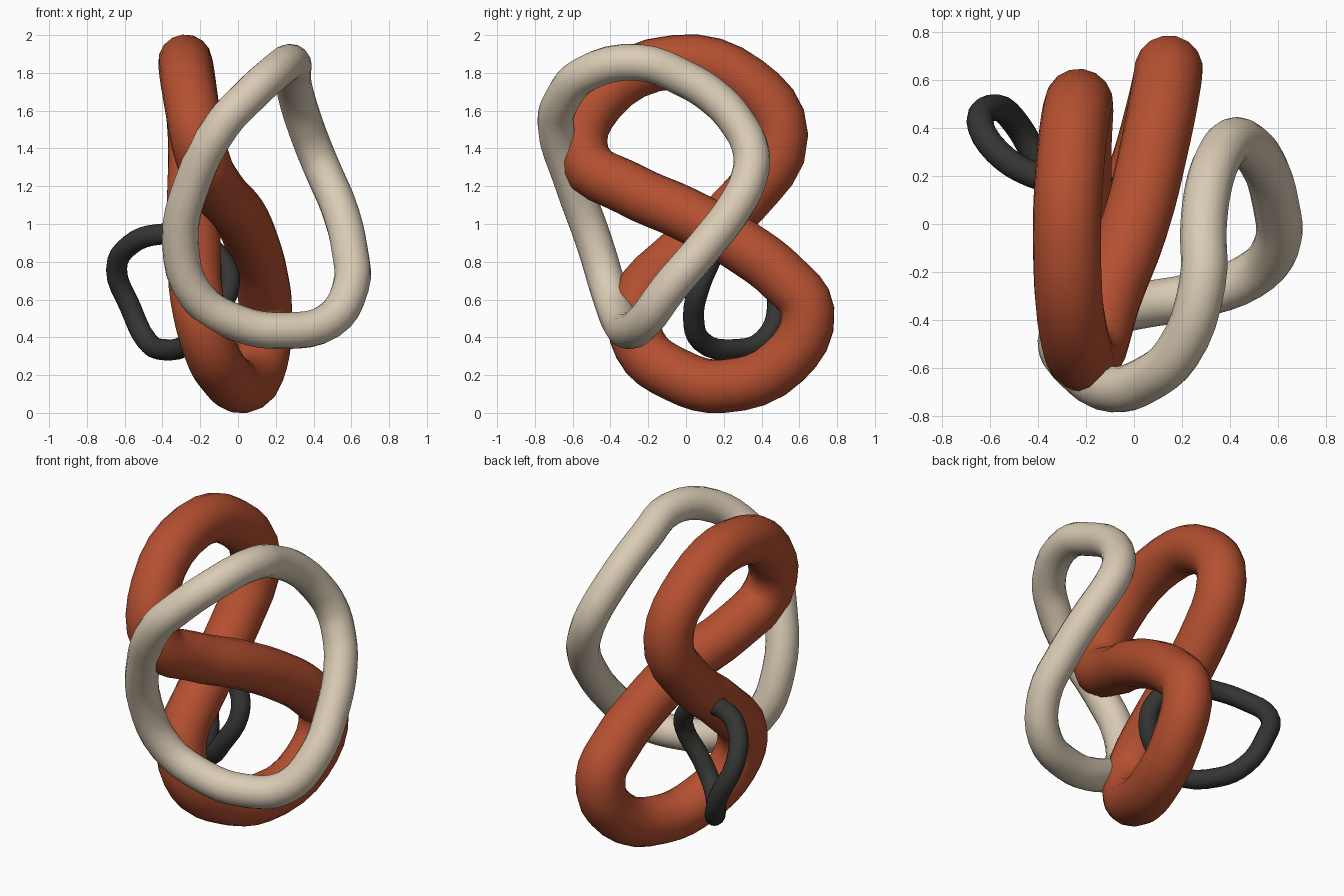
import bpy


def material(name, color):
    m = bpy.data.materials.new(name)
    m.diffuse_color = (*color, 1)
    return m


def closed_tube(name, points, radius, mat):
    """Round tube swept along a smooth closed path."""
    curve = bpy.data.curves.new(name + "_path", 'CURVE')
    curve.dimensions = '3D'
    curve.resolution_u = 4
    curve.bevel_depth = radius
    curve.bevel_resolution = 6
    spline = curve.splines.new('BEZIER')
    spline.bezier_points.add(len(points) - 1)
    for bp, co in zip(spline.bezier_points, points):
        bp.co = co
        bp.handle_left_type = bp.handle_right_type = 'AUTO'
    spline.use_cyclic_u = True
    path = bpy.data.objects.new(name + "_path", curve)
    bpy.context.collection.objects.link(path)
    bpy.context.view_layer.update()
    # turn the swept path into a smooth mesh
    graph = bpy.context.evaluated_depsgraph_get()
    mesh = bpy.data.meshes.new_from_object(path.evaluated_get(graph))
    bpy.data.objects.remove(path)
    mesh.name = name
    mesh.materials.clear()
    mesh.materials.append(mat)
    mesh.polygons.foreach_set("use_smooth", [True] * len(mesh.polygons))
    obj = bpy.data.objects.new(name, mesh)
    bpy.context.collection.objects.link(obj)
    return obj


# thick figure-eight loop
closed_tube("thick_loop", [
    (-0.28, -0.05, 1.86), (-0.26, 0.32, 1.75), (-0.23, 0.505, 1.47),
    (-0.235, 0.31, 1.13), (-0.23, -0.04, 0.83), (-0.215, -0.255, 0.59),
    (-0.155, -0.245, 0.36), (-0.07, -0.05, 0.2), (0.03, 0.20, 0.142),
    (0.12, 0.52, 0.27), (0.145, 0.645, 0.54), (0.125, 0.52, 0.71),
    (0.08, 0.30, 0.88), (0.005, 0.0, 1.05), (-0.11, -0.30, 1.185),
    (-0.19, -0.545, 1.355), (-0.25, -0.465, 1.65),
], 0.143, material("terracotta", (0.46, 0.08, 0.03)))

# medium twisted loop
closed_tube("medium_loop", [
    (0.285, -0.25, 1.855), (0.18, -0.54, 1.79), (0.04, -0.655, 1.66),
    (-0.08, -0.69, 1.53), (-0.24, -0.60, 1.22), (-0.305, -0.485, 0.90),
    (-0.22, -0.40, 0.62), (0.0, -0.345, 0.475), (0.25, -0.30, 0.435),
    (0.48, -0.22, 0.485), (0.595, -0.09, 0.66), (0.59, 0.09, 0.87),
    (0.53, 0.265, 1.10), (0.465, 0.335, 1.25), (0.41, 0.345, 1.38),
    (0.35, 0.27, 1.54), (0.31, 0.15, 1.67), (0.29, -0.01, 1.77),
], 0.097, material("beige", (0.70, 0.60, 0.46)))

# thin small loop
closed_tube("thin_loop", [
    (-0.42, 0.205, 0.945), (-0.22, 0.165, 0.92), (-0.085, 0.13, 0.81),
    (-0.045, 0.075, 0.68), (-0.13, 0.04, 0.51), (-0.24, 0.08, 0.38),
    (-0.40, 0.27, 0.335), (-0.485, 0.41, 0.385), (-0.57, 0.485, 0.56),
    (-0.643, 0.43, 0.76), (-0.57, 0.30, 0.89),
], 0.056, material("charcoal", (0.035, 0.035, 0.033)))
